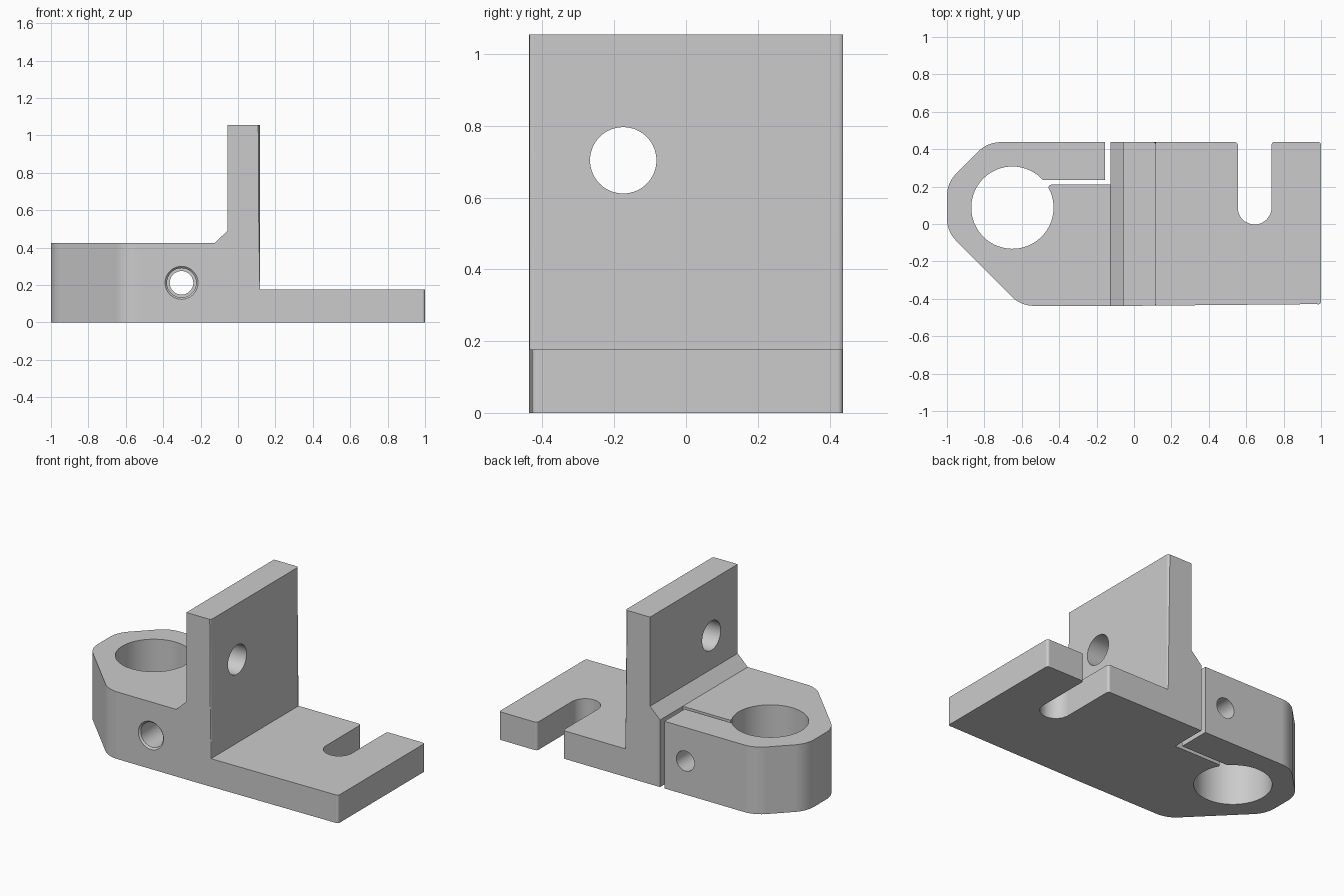
import bpy
import bmesh
import math
from mathutils import Vector, Matrix

cube = bpy.data.objects.get("Cube")
if cube:
    bpy.data.objects.remove(cube, do_unlink=True)

HALF = 0.4375                 # half depth of the bracket
HOLE_X, HOLE_Y, HOLE_R = -0.65, 0.0875, 0.22


def rounded(corners, steps=10):
    """Turn (x, y, radius) corners into an outline with filleted corners."""
    out = []
    for i, (x, y, r) in enumerate(corners):
        p = Vector((x, y))
        if r == 0:
            out.append(p)
            continue
        a = (Vector(corners[i - 1][:2]) - p).normalized()
        b = (Vector(corners[(i + 1) % len(corners)][:2]) - p).normalized()
        half = a.angle(b) / 2
        centre = p + (a + b).normalized() * r / math.sin(half)
        start = p + a * r / math.tan(half) - centre
        end = p + b * r / math.tan(half) - centre
        sweep = start.angle_signed(end)
        for k in range(steps + 1):
            # angle_signed is clockwise positive
            out.append(centre + Matrix.Rotation(-sweep * k / steps, 2) @ start)
    return out


def prism(name, points, direction, round_at=None):
    """Extrude a closed 3D outline; optionally fillet the edges at one x."""
    bm = bmesh.new()
    face = bm.faces.new([bm.verts.new(p) for p in points])
    new = bmesh.ops.extrude_face_region(bm, geom=[face])["geom"]
    verts = [g for g in new if isinstance(g, bmesh.types.BMVert)]
    bmesh.ops.translate(bm, verts=verts, vec=direction)
    bmesh.ops.recalc_face_normals(bm, faces=bm.faces)
    if round_at is not None:
        edges = [e for e in bm.edges
                 if all(abs(v.co.x - round_at) < 1e-4 for v in e.verts)
                 and abs(e.verts[0].co.z - e.verts[1].co.z) > 0.1]
        bmesh.ops.bevel(bm, geom=edges, offset=0.015, segments=5,
                        profile=0.5, affect='EDGES')
    return link(name, bm)


def link(name, bm):
    mesh = bpy.data.meshes.new(name)
    bm.to_mesh(mesh)
    bm.free()
    obj = bpy.data.objects.new(name, mesh)
    bpy.context.collection.objects.link(obj)
    return obj


def drill(name, axis, start, r1, r2, length):
    """Round cutter running from start along +x or +y."""
    bm = bmesh.new()
    bmesh.ops.create_cone(bm, cap_ends=True, segments=64, radius1=r1,
                          radius2=r2, depth=length)
    way = Vector((1, 0, 0)) if axis == 'X' else Vector((0, 1, 0))
    turn = way.to_track_quat('Z', 'Y').to_matrix().to_4x4()
    place = Matrix.Translation(Vector(start) + way * length / 2)
    bmesh.ops.transform(bm, matrix=place @ turn, verts=bm.verts)
    return link(name, bm)


def combine(obj, tool, operation):
    tool.hide_render = True
    mod = obj.modifiers.new(operation.title(), 'BOOLEAN')
    mod.operation = operation
    mod.solver = 'EXACT'
    mod.object = tool
    bpy.context.view_layer.objects.active = obj
    bpy.ops.object.modifier_apply(modifier=mod.name)
    bpy.data.objects.remove(tool, do_unlink=True)


# Plan outline: foot with open slot, then the split clamp around its bore
right_side = rounded([
    (1, -HALF, 0.015), (1, HALF, 0.015), (0.735, HALF, 0.015),
    (0.735, -0.0025, 0.0899), (0.555, -0.0025, 0.0899),
    (0.555, HALF, 0.015), (-0.125, HALF, 0), (-0.125, 0.21, 0),
    (-0.443, 0.21, 0), (-0.455, 0.205, 0)])
bore = []
for k in range(73):
    a = math.radians(29 - k * (360 - 42.1 + 29) / 72)
    bore.append(Vector((HOLE_X + HOLE_R * math.cos(a),
                        HOLE_Y + HOLE_R * math.sin(a))))
# the corner list is closed by a dummy start on the lip, at the bore
left_side = rounded([
    (-0.155, 0.235, 0), (-0.155, HALF, 0), (-0.783, HALF, 0.17),
    (-1, 0.22, 0.17), (-1, -0.04, 0.17), (-0.605, -HALF, 0.17),
    (0, -HALF, 0)])
plan = right_side + bore + left_side
bracket = prism("clamp_bracket", [(p.x, p.y, -0.1) for p in plan], (0, 0, 1.3))

# Side profile: clamp height, chamfer, upright plate and foot
side = [(-1.1, 0), (1.1, 0), (1.1, 0.177), (0.117, 0.177), (0.117, 1.055),
        (-0.055, 1.055), (-0.055, 0.492), (-0.125, 0.424), (-1.1, 0.424)]
depth = HALF + 0.0004
profile = prism("side_profile", [(x, -depth, z) for x, z in side],
                (0, 2 * depth, 0), round_at=0.117)
combine(bracket, profile, 'INTERSECT')

# Holes: plate hole, clamp screw bore with chamfered mouth, smaller rear hole
combine(bracket, drill("plate_hole", 'X', (-0.2, -0.175, 0.704),
                       0.0925, 0.0925, 0.5), 'DIFFERENCE')
combine(bracket, drill("rear_screw_hole", 'Y', (-0.302, 0.1, 0.212),
                       0.063, 0.063, 0.5), 'DIFFERENCE')
combine(bracket, drill("front_screw_hole", 'Y', (-0.302, -0.5, 0.212),
                       0.078, 0.078, 0.722), 'DIFFERENCE')
combine(bracket, drill("screw_chamfer", 'Y', (-0.302, -HALF - 0.01, 0.212),
                       0.098, 0.076, 0.022), 'DIFFERENCE')

# Material
grey = bpy.data.materials.new("plain_grey")
grey.use_nodes = True
colour = (0.6, 0.6, 0.6, 1)
grey.diffuse_color = colour
grey.node_tree.nodes["Principled BSDF"].inputs["Base Color"].default_value = colour
bracket.data.materials.clear()
bracket.data.materials.append(grey)
for poly in bracket.data.polygons:
    poly.material_index = 0

# Smooth bores and fillets, keep hard edges crisp
bpy.ops.object.select_all(action='DESELECT')
bracket.select_set(True)
bpy.context.view_layer.objects.active = bracket
bpy.ops.object.shade_smooth_by_angle(angle=math.radians(30))
weighted = bracket.modifiers.new("Weighted Normals", 'WEIGHTED_NORMAL')
weighted.keep_sharp = True
